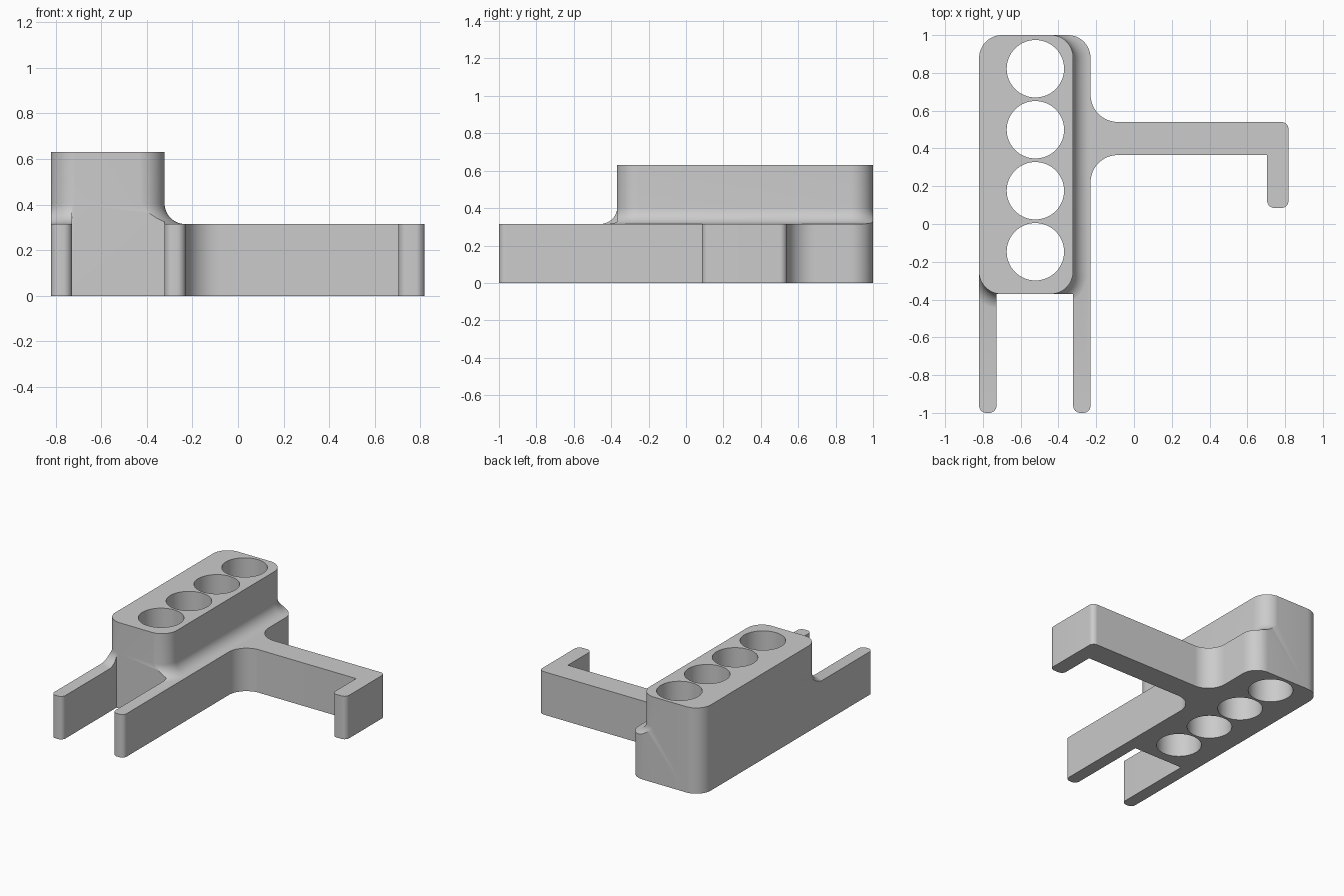
import bpy, bmesh, math
from mathutils import Vector

if "Cube" in bpy.data.objects:
    bpy.data.objects.remove(bpy.data.objects["Cube"])

SLAB, TOP, FILLET, CORNER, TIP, ROOT = 0.316, 0.63, 0.09, 0.12, 0.038, 0.145

grey = bpy.data.materials.new("plain grey")
grey.use_nodes = True
grey.diffuse_color = (0.6, 0.6, 0.6, 1)
grey.node_tree.nodes["Principled BSDF"].inputs["Base Color"].default_value = grey.diffuse_color


def rounded(corners, steps=12):
    """Round the right-angled corners (x, y, radius) of an outline."""
    points = []
    for i, (x, y, r) in enumerate(corners):
        p = Vector((x, y))
        if r == 0:
            points.append(p)
            continue
        u = (Vector(corners[i - 1][:2]) - p).normalized()
        v = (Vector(corners[(i + 1) % len(corners)][:2]) - p).normalized()
        for k in range(steps + 1):
            a = math.pi / 2 * k / steps
            points.append(p + (u + v - v * math.cos(a) - u * math.sin(a)) * r)
    return points


def loft(name, rings):
    """Solid through a stack of (outline, height) rings."""
    bm = bmesh.new()
    loops = [[bm.verts.new((p.x, p.y, z)) for p in pts] for pts, z in rings]
    for low, high in zip(loops, loops[1:]):
        for i in range(len(low)):
            bm.faces.new((low[i - 1], low[i], high[i], high[i - 1]))
    bm.faces.new(loops[0][::-1])
    bm.faces.new(loops[-1])
    bmesh.ops.recalc_face_normals(bm, faces=bm.faces)
    mesh = bpy.data.meshes.new(name)
    bm.to_mesh(mesh)
    bm.free()
    mesh.materials.append(grey)
    ob = bpy.data.objects.new(name, mesh)
    bpy.context.collection.objects.link(ob)
    return ob


def combine(target, cutter, operation):
    """Apply a boolean and remove its helper."""
    mod = target.modifiers.new(operation.lower(), 'BOOLEAN')
    mod.operation, mod.object, mod.solver = operation, cutter, 'EXACT'
    cutter.hide_render = True
    bpy.context.view_layer.objects.active = target
    bpy.ops.object.modifier_apply(modifier=mod.name)
    bpy.data.objects.remove(cutter)


def block_outline(d):
    left, right, front, back = -0.821 - d, -0.322 + d, -0.371 - d, 1.001 + d
    r = CORNER + d
    return rounded([(left, front, r), (right, front, r), (right, back, r), (left, back, r)])


# Plan outline: body, two prongs and the hooked arm
plan = rounded([
    (-0.82, 1, CORNER), (-0.82, -1, TIP), (-0.728, -1, TIP), (-0.728, -0.37, 0),
    (-0.322, -0.37, 0), (-0.322, -1, TIP), (-0.23, -1, TIP), (-0.23, 0.365, ROOT),
    (0.705, 0.365, 0), (0.705, 0.085, TIP), (0.818, 0.085, TIP), (0.818, 0.54, TIP),
    (-0.23, 0.54, ROOT), (-0.23, 1, CORNER)])

# Raised block with a concave flare onto the slab
rings = [(block_outline(FILLET), -0.05)]
for k in range(13):
    a = math.pi / 2 * k / 12
    rings.append((block_outline(FILLET * (1 - math.sin(a))),
                  SLAB - 0.001 + FILLET * (1 - math.cos(a))))
rings.append((block_outline(0), TOP))
bracket = loft("tube_holder_bracket", rings)

# Slab joined on, then everything trimmed to the plan outline
sheet = rounded([(-2, -2, 0), (2, -2, 0), (2, 2, 0), (-2, 2, 0)])
combine(bracket, loft("slab", [(sheet, -0.1), (sheet, SLAB)]), 'UNION')
combine(bracket, loft("plan_trim", [(plan, 0), (plan, TOP + 0.1)]), 'INTERSECT')

# Row of four through holes
for i in range(4):
    circle = [Vector((-0.522 + 0.152 * math.cos(math.tau * k / 64),
                      -0.147 + 0.323 * i + 0.152 * math.sin(math.tau * k / 64)))
              for k in range(64)]
    combine(bracket, loft("hole", [(circle, -0.2), (circle, 1)]), 'DIFFERENCE')

bpy.ops.object.select_all(action='DESELECT')
bracket.select_set(True)
bpy.context.view_layer.objects.active = bracket
bpy.ops.object.shade_smooth_by_angle(angle=math.radians(30))
